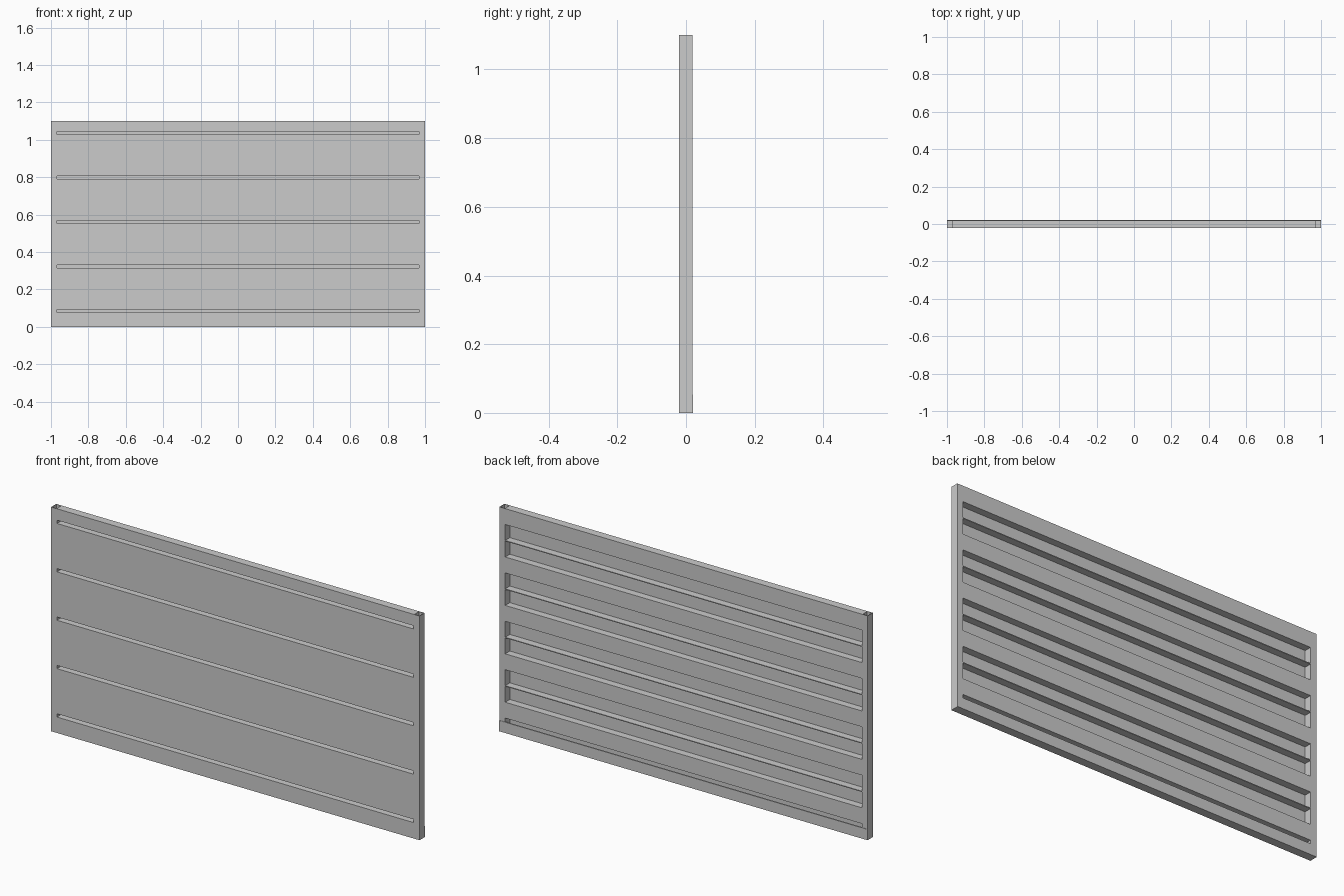
import bpy, bmesh

if "Cube" in bpy.data.objects:
    bpy.data.objects.remove(bpy.data.objects["Cube"])

FRONT, BACK = -0.021, 0.019      # faces of the panel
T = 0.004                        # sheet thickness
INNER = 0.968                    # inner edge of the side posts
PITCH = 0.2375                   # spacing of the grooves
GROOVE = 0.016                   # groove height
TOP = 1.1


def make_object(name, bm):
    bmesh.ops.recalc_face_normals(bm, faces=bm.faces)
    mesh = bpy.data.meshes.new(name)
    bm.to_mesh(mesh)
    bm.free()
    obj = bpy.data.objects.new(name, mesh)
    bpy.context.collection.objects.link(obj)
    return obj


def extrude_profile(name, points, half):
    """Extrude a closed (y, z) profile along x from -half to half."""
    bm = bmesh.new()
    face = bm.faces.new([bm.verts.new((-half, y, z)) for y, z in points])
    moved = bmesh.ops.extrude_face_region(bm, geom=[face], use_keep_orig=True)["geom"]
    verts = [g for g in moved if isinstance(g, bmesh.types.BMVert)]
    bmesh.ops.translate(bm, verts=verts, vec=(2 * half, 0, 0))
    return make_object(name, bm)


def side_post(name, side):
    """Square tube, open at the top."""
    x0, x1 = sorted((side * INNER, side * 1.0))
    bm = bmesh.new()
    bottom = bm.faces.new([bm.verts.new(p + (0,)) for p in
                           ((x0, FRONT), (x1, FRONT), (x1, BACK), (x0, BACK))])
    moved = bmesh.ops.extrude_face_region(bm, geom=[bottom], use_keep_orig=True)["geom"]
    verts = [g for g in moved if isinstance(g, bmesh.types.BMVert)]
    top = [g for g in moved if isinstance(g, bmesh.types.BMFace)][0]
    bmesh.ops.translate(bm, verts=verts, vec=(0, 0, TOP))
    bmesh.ops.recalc_face_normals(bm, faces=bm.faces)
    bmesh.ops.inset_region(bm, faces=[top], thickness=T)
    bore = bmesh.ops.extrude_discrete_faces(bm, faces=[top])["faces"][0]
    bmesh.ops.translate(bm, verts=bore.verts, vec=(0, 0, -TOP + 0.01))
    return make_object(name, bm)


# Square tube posts at both ends
side_post("left_post", -1)
side_post("right_post", 1)

for i in range(5):
    g = 1.028 - PITCH * i        # floor of the groove

    # Rail with a deep groove open to the front
    top, low = min(g + 0.072, TOP), g - 0.006
    extrude_profile(f"grooved_rail_{i + 1}", [
        (FRONT, top), (BACK, top), (BACK, low), (FRONT, low),
        (FRONT, g), (BACK - T, g), (BACK - T, g + GROOVE), (FRONT, g + GROOVE)], INNER)

    # Front sheet below the rail, with a stiffening flange towards the back
    end = max(g - PITCH + 0.072, 0)
    if i < 4:
        mid = g - 0.086
        extrude_profile(f"front_sheet_{i + 1}", [
            (FRONT, low), (FRONT + T, low), (FRONT + T, mid + 0.002), (BACK, mid + 0.002),
            (BACK, mid - 0.002), (FRONT + T, mid - 0.002), (FRONT + T, end), (FRONT, end)], INNER)
    else:
        extrude_profile("bottom_front_sheet", [
            (FRONT, low), (FRONT + T, low), (FRONT + T, 0), (FRONT, 0)], INNER)

# Bottom channel: floor plus a back lip across the full width
extrude_profile("bottom_floor", [
    (FRONT, 0), (BACK, 0), (BACK, 0.005), (FRONT, 0.005)], INNER)
extrude_profile("bottom_back_lip", [
    (BACK - T, 0), (BACK + 0.002, 0), (BACK + 0.002, 0.053), (BACK - T, 0.053)], 1.0)
